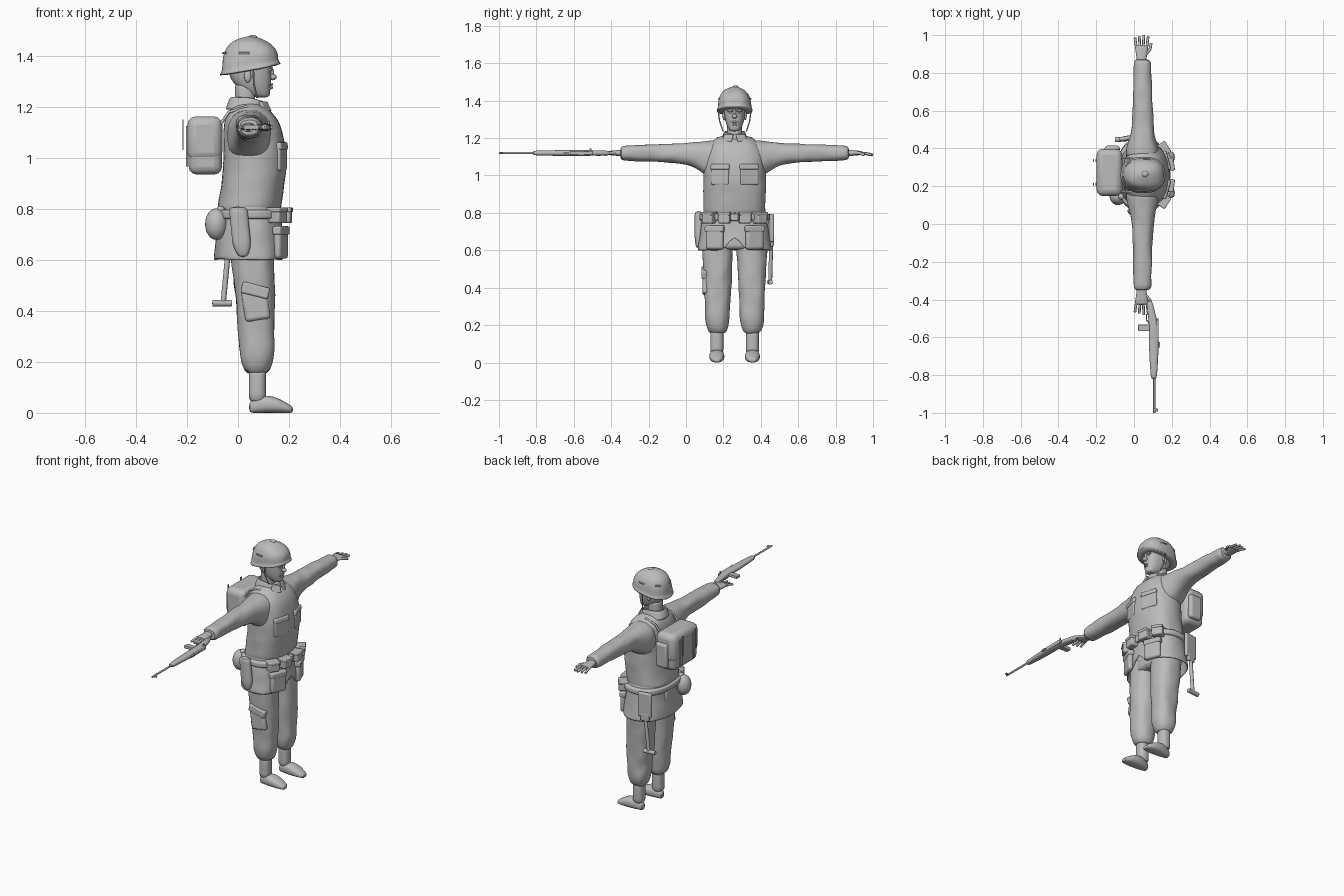
import bpy, bmesh
from math import sin, cos, atan2, copysign, pi, tau, radians, sqrt
from mathutils import Vector, noise

if "Cube" in bpy.data.objects:
    bpy.data.objects.remove(bpy.data.objects["Cube"])

MIDDLE = .26        # y of the body's centre plane; the figure looks toward +x
SHOULDER = 1.12     # height of the arms and the rifle
WAIST_X = .045
SQUARENESS = 2.4

grey = bpy.data.materials.new("plain grey")
grey.use_nodes = True
grey.diffuse_color = (.5, .5, .5, 1)
grey.node_tree.nodes["Principled BSDF"].inputs["Base Color"].default_value = grey.diffuse_color


def at(x, sideways, z):
    return Vector((x, MIDDLE + sideways, z))


def mix(start, end, t):
    return start + (end - start) * t


def link(name, data, location=(0, 0, 0)):
    data.materials.append(grey)
    ob = bpy.data.objects.new(name, data)
    ob.location = location
    bpy.context.collection.objects.link(ob)
    return ob


def finish(name, bm, location=(0, 0, 0)):
    bmesh.ops.recalc_face_normals(bm, faces=bm.faces)
    mesh = bpy.data.meshes.new(name)
    bm.to_mesh(mesh)
    bm.free()
    return link(name, mesh, location)


def oval(angle):
    return [copysign(abs(value) ** (2 / SQUARENESS), value) for value in (cos(angle), sin(angle))]


def loft(name, axis, start, end, rule, steps=8, sides=24, wrinkle=0, shape=None, closed=True):
    """Skin along an axis; rule(t) gives centre a, centre b, radius a, radius b."""
    bm = bmesh.new()
    rings = []
    for step in range(steps + 1):
        t = step / steps
        centre_a, centre_b, radius_a, radius_b = rule(t)
        ring = []
        for side in range(sides):
            u, v = oval(tau * side / sides)
            point = [centre_a + radius_a * u, centre_b + radius_b * v]
            point.insert(axis, mix(start, end, t))
            point = Vector(point)
            point += noise.noise_vector(point * 17) * wrinkle
            if shape:
                shape(point)
            ring.append(bm.verts.new(point))
        rings.append(ring)
    for low, high in zip(rings, rings[1:]):
        for i in range(sides):
            bm.faces.new((low[i - 1], low[i], high[i], high[i - 1]))
    if closed:
        bm.faces.new(rings[0])
        bm.faces.new(rings[-1])
    ob = finish(name, bm)
    if not closed:
        ob.modifiers.new("thickness", "SOLIDIFY").thickness = .008
    ob.modifiers.new("smooth", "SUBSURF")


def ball(name, location, radii):
    bm = bmesh.new()
    bmesh.ops.create_uvsphere(bm, u_segments=20, v_segments=12, radius=1)
    bmesh.ops.scale(bm, vec=radii, verts=bm.verts)
    finish(name, bm, location)


def box(name, location, size, turn=0, edge=.008, tilt=0):
    bm = bmesh.new()
    bmesh.ops.create_cube(bm, size=1)
    bmesh.ops.scale(bm, vec=size, verts=bm.verts)
    ob = finish(name, bm, location)
    ob.rotation_euler = (0, tilt, turn)
    rounding = ob.modifiers.new("round", "BEVEL")
    rounding.width, rounding.segments = edge, 3


def tube(name, points, radius):
    curve = bpy.data.curves.new(name, "CURVE")
    curve.dimensions, curve.bevel_depth, curve.bevel_resolution = "3D", radius, 2
    curve.use_fill_caps = True
    spline = curve.splines.new("POLY")
    spline.points.add(len(points) - 1)
    for spline_point, point in zip(spline.points, points):
        spline_point.co = (*point, 1)
    link(name, curve)


def around_waist(name, degrees, z, size, edge=.008):
    """Box lying against the waist, turned to face outward."""
    depth, width = .14, .19
    u, v = oval(radians(degrees))
    slope = SQUARENESS - 1
    turn = atan2(copysign(abs(v) ** slope / width, v), abs(u) ** slope / depth)
    box(name, at(WAIST_X + depth * u, width * v, z), size, turn, edge)


# Jacket, with a slit at the front of the skirt
def body_rule(t):
    return (.04 + .025 * sin(pi * t), MIDDLE, .12 * sqrt(1.1 - t ** 6), .16 * sqrt(1.1 - t ** 8))


def slit(point):
    if point.x > .12 and abs(point.y - MIDDLE) < .03:
        point.z += max(0, .7 - point.z)


def drop_front(point):
    point.z -= .3 * max(0, point.x - WAIST_X)


loft("jacket_body", 2, .78, 1.22, body_rule, steps=16, wrinkle=.006)
loft("jacket_skirt", 2, .6, .82, lambda t: (WAIST_X, MIDDLE, mix(.14, .12, t), mix(.2, .165, t)),
     sides=32, wrinkle=.005, shape=slit, closed=False)
loft("hips", 2, .6, .8, lambda t: (WAIST_X, MIDDLE, .1, .155))
loft("belt", 2, .755, .8, lambda t: (WAIST_X, MIDDLE, .138, .19), steps=4, sides=32)
box("belt_buckle", at(.187, 0, .777), (.012, .04, .04), edge=.004)
loft("collar", 2, 1.19, 1.24, lambda t: (.035, MIDDLE, mix(.085, .066, t), mix(.072, .055, t)),
     steps=3, wrinkle=.004, shape=drop_front, closed=False)


# Rules shared by the paired limbs
def sleeve_rule(t):
    gusset = 1 / (1 + (5 * t) ** 4)
    return (WAIST_X, SHOULDER - .035 * gusset,
            mix(.06, .045, t) + .03 * gusset, mix(.06, .038, t) + .045 * gusset)


def leg_rule(t, y):
    radius = mix(.063, .09, t) * min(1, .7 + 3 * t)
    return (mix(.075, .05, t * t), y, radius, radius * .97)


def foot_rule(t, y):
    rounding = max(.5, sin(pi * t) ** .4)
    height = mix(.042, .024, t) * rounding
    return (y, height, mix(.037, .044, t) * rounding, height)


for s, side in ((1, "left"), (-1, "right")):
    # Sleeves and hands
    loft(side + "_sleeve", 1, MIDDLE + s * .08, MIDDLE + s * .615, sleeve_rule, steps=16, wrinkle=.006)
    loft(side + "_palm", 1, MIDDLE + s * .58, MIDDLE + s * .69,
         lambda t: (.04, SHOULDER, mix(.022, .038, t), mix(.02, .01, t)), steps=4, sides=12)
    for finger in range(4):
        spread = (finger - 1.5) * .018
        reach = .74 - .007 * abs(finger - 2)
        tube(f"{side}_finger_{finger}", [
            at(.04 + spread * mix(1, 1.3, t), s * mix(.67, reach, t), SHOULDER - .01 * t * t)
            for t in (0, .5, 1)], .007)
    tube(side + "_thumb", [at(.06, s * .635, SHOULDER), at(.085, s * .665, SHOULDER),
                           at(.09, s * .695, SHOULDER - .01)], .008)

    # Trousers gathered above the boots
    foot_y = MIDDLE + s * .095
    loft(side + "_trouser_leg", 2, .15, .7, lambda t: leg_rule(t, foot_y - s * .003),
         steps=14, wrinkle=.008)
    loft(side + "_boot_shaft", 2, .04, .18, lambda t: (.076, foot_y, .034, .035), steps=4)
    loft(side + "_boot_foot", 0, .042, .217, lambda t: foot_rule(t, foot_y))

    # Pockets and ammunition pouches
    box(side + "_chest_pocket", at(.169, s * .078, 1), (.022, .1, .1), s * .28)
    box(side + "_chest_flap", at(.168, s * .076, 1.045), (.032, .104, .03), s * .28, tilt=-.15)
    around_waist(side + "_skirt_pocket", s * 30, .66, (.03, .1, .11), edge=.014)
    around_waist(side + "_skirt_flap", s * 30, .715, (.036, .106, .034))
    for place, degrees in (("inner", 13), ("outer", 42)):
        around_waist(f"{side}_{place}_pouch", s * degrees, .772, (.055, .064, .056))
        around_waist(f"{side}_{place}_pouch_lid", s * degrees, .796, (.062, .068, .018), edge=.005)

    # Paired details of the head and collar
    ball(side + "_ear", at(.038, s * .056, 1.32), (.014, .009, .025))
    ball(side + "_eye", at(.12, s * .02, 1.335), (.01, .01, .006))
    tube(side + "_brow", [at(.125, s * .036, 1.345), at(.133, s * .01, 1.348)], .005)
    tube(side + "_chin_strap", [at(.06, s * .088, 1.345), at(.062, s * .08, 1.29),
                                at(.075, s * .062, 1.235)], .0035)
    box(side + "_collar_point", at(.107, s * .036, 1.2), (.012, .055, .045), s * .5, .005, -.5)
    tube(side + "_shoulder_strap", [at(-.07, s * .09, 1.13), at(-.035, s * .09, 1.18),
                                    at(.03, s * .09, 1.2), at(.09, s * .09, 1.18)], .006)


# Head and face
def head_rule(t):
    jaw = (1 - t) ** 4
    return (WAIST_X + .05 * jaw, MIDDLE, .087 - .06 * jaw, .058 - .034 * jaw)


loft("neck", 2, 1.17, 1.3, lambda t: (.028, MIDDLE, .04, .041), steps=4)
loft("head", 2, 1.235, 1.42, head_rule, steps=12)
ball("nose_tip", at(.136, 0, 1.316), (.016, .014, .012))
ball("nose_bridge", at(.127, 0, 1.333), (.014, .008, .026))
for lip, height, half_width in (("upper_lip", 1.287, .022), ("lower_lip", 1.275, .014)):
    tube(lip, [at(.133 - .013 * abs(k), k * half_width, height - .004 * abs(k))
               for k in (-1, 0, 1)], .005)


# Helmet whose brim rises toward the front, with loops on the cover
def helmet_rule(t):
    radius = .113 * sqrt(1.01 - t ** 3) + .013 * max(0, 1 - 6 * t)
    return (.048, MIDDLE, radius, radius * .8)


def raise_brim(point):
    point.z += .18 * (point.x - .048) * min(1, max(0, 1.44 - point.z) / .08)


loft("helmet", 2, 1.34, 1.475, helmet_rule, steps=14, wrinkle=.005, shape=raise_brim)
ball("helmet_knot", at(.058, .005, 1.472), (.018, .016, .01))
for loop in range(6):
    angle = tau * (loop + .3) / 6
    tube(f"helmet_loop_{loop}", [
        at(.046 + .106 * cos(angle + bend), .086 * sin(angle + bend), 1.41)
        for bend in (-.2, 0, .2)], .004)

# Backpack with flap, closing straps and a side roll
box("backpack", at(-.128, .013, 1.047), (.132, .24, .225), edge=.032)
box("backpack_flap", at(-.13, .013, 1.075), (.137, .25, .175), edge=.034)
box("backpack_side_roll", at(-.115, .137, 1.03), (.08, .035, .15), edge=.014)
for s, side in ((1, "left"), (-1, "right")):
    y = .013 + s * .063
    box(side + "_closing_strap", at(-.2, y, 1.045), (.008, .018, .16), edge=.002)
    box(side + "_strap_tail", at(-.215, y, 1.09), (.004, .014, .12), edge=.001)

# Folding spade on the left hip
box("spade_blade", at(-.035, .195, .72), (.085, .022, .15), .15)
box("spade_tip", at(-.037, .197, .645), (.055, .02, .05), .15)
tube("spade_shaft", [at(-.037, .196, .65), at(-.058, .19, .43)], .011)
tube("spade_grip", [at(-.1, .186, .43), at(-.025, .192, .43)], .013)

# Sheath, canteen, bag and thigh pocket
loft("hip_sheath", 2, .61, .81, lambda t: (
    mix(.02, 0, t), .068, .037 * min(1, .5 + 2 * t), .022 * min(1, .6 + 2 * t)), sides=16)
ball("canteen", at(-.085, -.115, .74), (.044, .045, .062))
ball("canteen_cap", at(-.068, -.115, .797), (.016, .016, .014))
box("bread_bag", at(-.065, 0, .715), (.04, .12, .1), edge=.014)
box("thigh_pocket", at(.07, -.155, .425), (.1, .034, .125), edge=.014, tilt=-.15)
box("thigh_pocket_flap", at(.068, -.161, .48), (.11, .034, .045), tilt=.25)


# Rifle lying flat along the right arm
def stock_rule(t):
    return (mix(.08, .105, min(1, 3 * t)), SHOULDER, .015 + .011 * sin(pi * t), .012 + .004 * sin(pi * t))


def on_rifle(x, y, lift=0):
    return (x, y, SHOULDER + lift)


loft("rifle_stock", 1, -.4, -.825, stock_rule, steps=10, sides=16)
tube("rifle_barrel", [on_rifle(.107, -.8), on_rifle(.107, -1)], .0055)
box("rifle_receiver", on_rifle(.124, -.56), (.014, .12, .022), edge=.004)
box("rifle_magazine", on_rifle(.052, -.55), (.06, .034, .018), edge=.004)
tube("rifle_trigger_guard", [on_rifle(.088, -.47), on_rifle(.066, -.48),
                             on_rifle(.066, -.51), on_rifle(.085, -.53)], .004)
tube("rifle_bolt", [on_rifle(.12, -.51), on_rifle(.12, -.51, .024)], .005)
box("rifle_rear_sight", on_rifle(.132, -.64), (.012, .03, .012), edge=.002)
box("rifle_front_sight", on_rifle(.116, -.985), (.022, .014, .007), edge=.002)

# Smooth shading with crisp edges kept
bpy.ops.object.select_all(action="DESELECT")
for ob in bpy.context.collection.objects:
    if ob.type == "MESH" and grey.name in ob.data.materials:
        ob.select_set(True)
        bpy.context.view_layer.objects.active = ob
bpy.ops.object.shade_smooth_by_angle(angle=radians(45))
